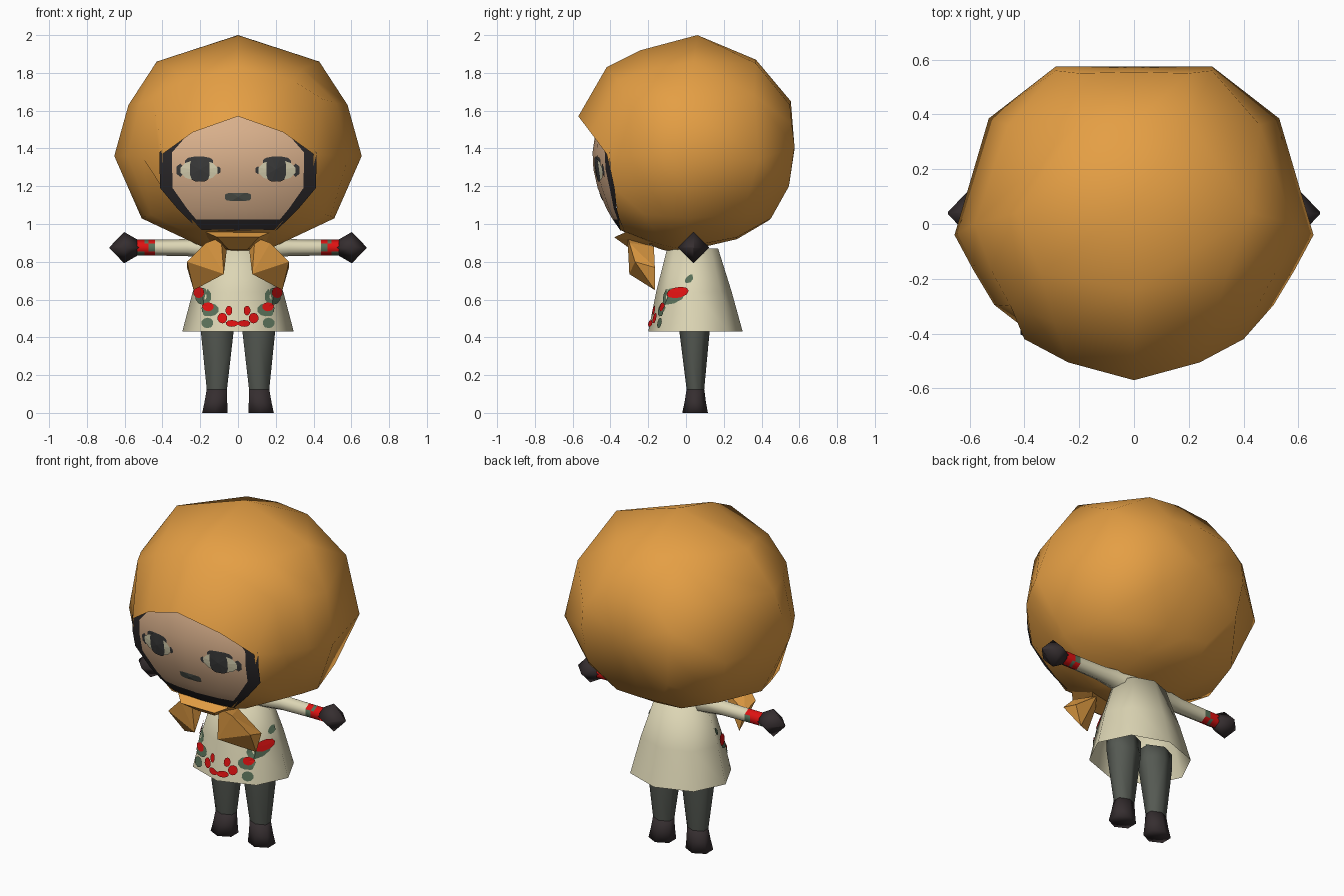
import bpy, bmesh, math
from mathutils import Vector
from mathutils.bvhtree import BVHTree

if "Cube" in bpy.data.objects:
    bpy.data.objects.remove(bpy.data.objects["Cube"])


def mat(name, *rgb):
    m = bpy.data.materials.new(name)
    m.diffuse_color = (*rgb, 1)
    m.use_nodes = True
    m.node_tree.nodes["Principled BSDF"].inputs["Base Color"].default_value = m.diffuse_color
    return m


ORANGE = mat("orange_wool", .78, .345, .058)
CREAM = mat("cream_cloth", .72, .67, .46)
SKIN = mat("skin", .72, .45, .27)
HAIR = mat("dark_hair", .024, .021, .023)
LEATHER = mat("dark_leather", .036, .027, .029)
STOCKING = mat("grey_stocking", .09, .10, .085)
RED = mat("red_print", .74, .006, .006)
GREEN = mat("green_print", .10, .165, .10)
IRIS = mat("iris", .045, .045, .045)


def make(name, verts, faces, mats, smooth=True, rule=None, recalc=True):
    me = bpy.data.meshes.new(name)
    me.from_pydata([tuple(v) for v in verts], [], faces)
    if recalc:
        bm = bmesh.new()
        bm.from_mesh(me)
        bmesh.ops.recalc_face_normals(bm, faces=bm.faces)
        bm.to_mesh(me)
        bm.free()
    for m in mats:
        me.materials.append(m)
    for p in me.polygons:
        p.use_smooth = smooth
        if rule:
            p.material_index = rule(p)
    ob = bpy.data.objects.new(name, me)
    bpy.context.collection.objects.link(ob)
    return ob


def loft(name, rings, mats, cap_start=False, cap_end=False, **kw):
    """Skin a list of closed rings with equal point counts."""
    n = len(rings[0])
    verts = [v for r in rings for v in r]
    faces = [(k * n + i, k * n + (i + 1) % n, (k + 1) * n + (i + 1) % n, (k + 1) * n + i)
             for k in range(len(rings) - 1) for i in range(n)]
    for flag, base in ((cap_start, 0), (cap_end, (len(rings) - 1) * n)):
        if flag:
            ring = verts[base:base + n]
            c = flag if isinstance(flag, tuple) else sum((Vector(v) for v in ring), Vector()) / n
            verts.append(c)
            faces += [(base + i, base + (i + 1) % n, len(verts) - 1) for i in range(n)]
    return make(name, verts, faces, mats, **kw)


def mirrored(half):
    return half + [(-x, y, z) for x, y, z in half[-2:0:-1]]


def hull(name, pts, m):
    bm = bmesh.new()
    for p in pts:
        bm.verts.new(p)
    bmesh.ops.convex_hull(bm, input=bm.verts)
    me = bpy.data.meshes.new(name)
    bm.to_mesh(me)
    bm.free()
    me.materials.append(m)
    ob = bpy.data.objects.new(name, me)
    bpy.context.collection.objects.link(ob)


def plate(name, target, x, z, rx, rz, m, n=10, lift=.004, power=1.0):
    """Thin ellipse or box laid on the front of a surface, pulled in at its edges."""
    tree = BVHTree.FromPolygons([v.co for v in target.data.vertices],
                                [p.vertices[:] for p in target.data.polygons])

    def drop(px, pz):
        hit, normal = tree.ray_cast(Vector((px, -3, pz)), Vector((0, 1, 0)))[:2]
        if hit and abs(normal.y) > .2:
            return hit + normal * math.copysign(lift, -normal.y)
    centre = drop(x, z)
    if not centre:
        return
    verts = [centre]
    for i in range(n):
        a = math.tau * (i + .5) / n
        c, s = math.cos(a), math.sin(a)
        dx = rx * math.copysign(abs(c) ** power, c)
        dz = rz * math.copysign(abs(s) ** power, s)
        hits = (drop(x + dx * k / 10, z + dz * k / 10) for k in range(10, 0, -1))
        verts.append(next((h for h in hits if h), centre))
    make(name, verts, [(0, 1 + i, 1 + (i + 1) % n) for i in range(n)], [m],
         smooth=False, recalc=False)


# Hood: rings from the face opening to the back
hood = [
    [(0, -.57, 1.57), (.24, -.505, 1.485), (.40, -.42, 1.37), (.40, -.38, 1.19),
     (.30, -.365, 1.08), (.19, -.35, .97), (0, -.35, .97)],
    [(0, -.42, 1.83), (.29, -.36, 1.76), (.45, -.30, 1.66), (.51, -.295, 1.36),
     (.46, -.22, 1.05), (.20, -.22, .92), (0, -.22, .90)],
    [(0, -.24, 1.92), (.34, -.18, 1.82), (.52, -.17, 1.64), (.585, -.17, 1.36),
     (.49, -.10, 1.04), (.18, -.13, .89), (0, -.13, .865)],
    [(0, .06, 2.0), (.43, .04, 1.86), (.58, .0, 1.63), (.655, -.04, 1.36),
     (.51, .02, 1.03), (.17, -.04, .87), (0, -.05, .845)],
    [(0, .37, 1.87), (.20, .37, 1.85), (.46, .36, 1.68), (.53, .385, 1.34),
     (.43, .30, 1.05), (.16, .27, .93), (0, .27, .92)],
    [(0, .555, 1.65), (.20, .55, 1.63), (.285, .56, 1.53), (.285, .575, 1.41),
     (.26, .545, 1.20), (.14, .45, 1.03), (0, .44, 1.02)],
]
loft("hood", [mirrored(h) for h in hood], [ORANGE], cap_end=(0, .575, 1.40))

# Face: curved patch, dark hair on its rim and chin
rows = [(.965, .20), (1.025, .265), (1.08, .32), (1.19, .412), (1.29, .415), (1.38, .415),
        (1.49, .30), (1.62, .20)]
cols = [-1, -.84, -.5, 0, .5, .84, 1]
fv = [(t * w, -.495 + .53 * (t * w) ** 2 + .95 * (z - 1.36) ** 2, z)
      for z, w in rows for t in cols]
ff = [(r * 7 + c, r * 7 + c + 1, r * 7 + c + 8, r * 7 + c + 7)
      for r in range(len(rows) - 1) for c in range(6)]
face = make("face", fv, ff, [SKIN, HAIR], recalc=False,
            rule=lambda p: int(p.index % 6 in (0, 5) or p.index < 6))

# Eyes and mouth
for s, side in ((1, "left"), (-1, "right")):
    plate(side + "_eye_corner", face, s * .305, 1.285, .024, .035, IRIS, 6, .003)
    plate(side + "_inner_corner", face, s * .105, 1.285, .016, .02, IRIS, 6, .003)
    plate(side + "_lash", face, s * .205, 1.325, .075, .032, IRIS, 12, .004, .7)
    plate(side + "_eye_white", face, s * .205, 1.285, .10, .055, CREAM, 12, .006)
    plate(side + "_iris", face, s * .20, 1.29, .052, .065, IRIS, 12, .009, .6)
plate("mouth", face, 0, 1.145, .07, .022, STOCKING, 12, .004, .5)

# Dress: open flared eight-sided skirt
dress_rings = []
for z, cy, rx, ry in ((.43, .05, .295, .25), (.64, .042, .24, .20), (.87, .035, .16, .135)):
    dress_rings.append([(rx * math.sin(i * math.tau / 8), cy + ry * math.cos(i * math.tau / 8), z)
                        for i in range(8)])
dress = loft("dress", dress_rings, [CREAM], cap_end=True)

# Printed wreath on the dress front
prints = [(.18, .615, .042, .045, GREEN), (.20, .635, .028, .03, RED),
          (.208, .71, .012, .025, GREEN),
          (.145, .545, .045, .035, GREEN), (.155, .56, .03, .024, RED),
          (.16, .475, .032, .028, GREEN), (.165, .525, .02, .014, GREEN),
          (.045, .54, .018, .026, RED), (.08, .50, .026, .028, RED),
          (.03, .472, .032, .018, RED)]
for s, side in ((1, "left"), (-1, "right")):
    for i, (x, z, rx, rz, m) in enumerate(prints):
        plate(f"{side}_print_{i}", dress, s * x, z, rx, rz, m, 10,
              .009 if m is RED else .006)


def tube_x(s, stations, n):
    return [[(s * x, .04 + r * math.sin(math.tau * i / n),
              .875 + r * math.cos(math.tau * i / n)) for i in range(n)]
            for x, r in stations]


def tube_z(s, stations, n):
    """Stations: z, centre x, centre y, radius x, radius y."""
    return [[(s * (cx + rx * math.cos(math.tau * (i + .5) / n)),
              cy + ry * math.sin(math.tau * (i + .5) / n), z) for i in range(n)]
            for z, cx, cy, rx, ry in stations]


for s, side in ((1, "left"), (-1, "right")):
    # Arms: sleeve, patterned cuff, pointed mitten
    loft(side + "_sleeve", tube_x(s, [(.05, .085), (.15, .06), (.27, .045), (.44, .042)], 6),
         [CREAM])
    loft(side + "_cuff", tube_x(s, [(.44, .042), (.475, .042), (.495, .042), (.535, .042)], 6),
         [RED, GREEN], rule=lambda p: int(p.index in (1, 4, 8, 11, 15)))
    loft(side + "_mitten", tube_x(s, [(.52, .035), (.603, .083), (.679, .004)], 4),
         [LEATHER], cap_start=True, cap_end=True)
    # Legs and boots
    loft(side + "_stocking", tube_z(s, [(.52, .11, .045, .10, .08), (.43, .11, .045, .10, .08),
                                        (.11, .112, .05, .06, .045)], 6),
         [STOCKING], cap_start=True)
    loft(side + "_boot", tube_z(s, [(.125, .112, .05, .062, .047), (.06, .117, .049, .069, .056),
                                    (0, .122, .048, .078, .068)], 6),
         [LEATHER], cap_start=True, cap_end=True)
    # Scarf flaps
    flap = [(.09, -.31, .93), (.17, -.30, .90), (.27, -.27, .80), (.235, -.165, .65),
            (.075, -.30, .735), (.06, -.25, .86), (.27, -.165, .77), (.12, -.17, .88)]
    hull(side + "_scarf_flap", [(s * x, y, z) for x, y, z in flap], ORANGE)

# Scarf collar under the chin
hull("scarf_collar", [(s * x, y, z) for s in (1, -1) for x, y, z in
     ((.11, -.38, .93), (.19, -.30, .965), (.05, -.29, .865), (.15, -.17, .90))], ORANGE)
